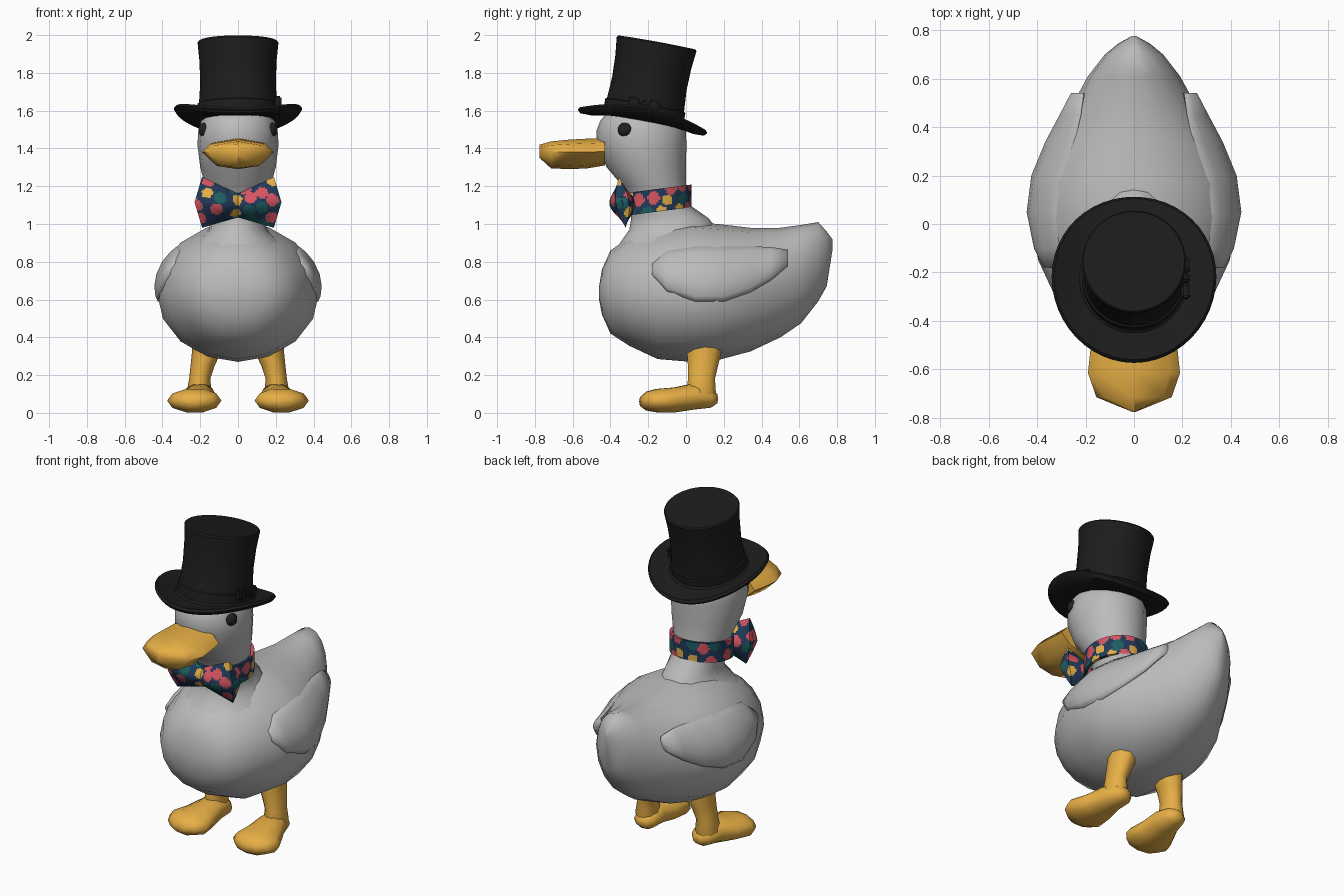
import bpy, bmesh, math, random
from mathutils import Vector, Matrix

if "Cube" in bpy.data.objects:
    bpy.data.objects.remove(bpy.data.objects["Cube"])

random.seed(4)


def material(name, rgb):
    m = bpy.data.materials.new(name)
    m.diffuse_color = (*rgb, 1)
    m.use_nodes = True
    m.node_tree.nodes["Principled BSDF"].inputs["Base Color"].default_value = m.diffuse_color
    return m


WHITE = material("feather grey white", (0.50, 0.50, 0.50))
ORANGE = material("bill orange", (0.80, 0.43, 0.06))
BLACK = material("hat black", (0.012, 0.012, 0.012))
EYE = material("eye charcoal", (0.015, 0.015, 0.015))
NAVY = material("navy cloth", (0.014, 0.042, 0.10))
TEAL = material("teal cloth", (0.012, 0.11, 0.12))
RED = material("coral red cloth", (0.68, 0.09, 0.12))
YELLOW = material("yellow cloth", (0.76, 0.42, 0.06))


def finish(name, bm, mats, angle):
    bmesh.ops.recalc_face_normals(bm, faces=bm.faces)
    me = bpy.data.meshes.new(name)
    bm.to_mesh(me)
    bm.free()
    ob = bpy.data.objects.new(name, me)
    bpy.context.collection.objects.link(ob)
    for m in mats:
        me.materials.append(m)
    bpy.ops.object.select_all(action='DESELECT')
    ob.select_set(True)
    bpy.context.view_layer.objects.active = ob
    bpy.ops.object.shade_smooth_by_angle(angle=math.radians(angle))
    return ob


def loft(name, rings, mats, caps=True, angle=60):
    """Skin a list of closed rings that share one point count."""
    bm = bmesh.new()
    vs = [[bm.verts.new(p) for p in r] for r in rings]
    n = len(rings[0])
    for a, b in zip(vs, vs[1:]):
        for i in range(n):
            j = (i + 1) % n
            bm.faces.new((a[i], a[j], b[j], b[i]))
    if caps:
        bm.faces.new(vs[0])
        bm.faces.new(vs[-1])
    return finish(name, bm, mats, angle)


def ellipse(c, u, v, n):
    c, u, v = Vector(c), Vector(u), Vector(v)
    return [c + u * math.cos(t) + v * math.sin(t)
            for t in (2 * math.pi * i / n for i in range(n))]


# body: cross-sections along y (y, bottom, top, half width)
body = [(-.46, .60, .67, .06), (-.445, .52, .76, .16), (-.40, .42, .86, .25),
        (-.30, .355, .93, .325), (-.15, .285, .98, .395), (.03, .27, 1.01, .43),
        (.17, .28, 1.0, .422), (.34, .325, .98, .35), (.50, .40, .98, .25),
        (.61, .475, .995, .19), (.70, .59, 1.01, .12), (.745, .67, .96, .065),
        (.775, .86, .92, .01)]
loft("body", [ellipse((0, y, (b + t) / 2), (w, 0, 0), (0, 0, (t - b) / 2), 16)
              for y, b, t, w in body], [WHITE])


def body_side(y, z):
    """Half width of the body at a point on its flank."""
    for p, q in zip(body, body[1:]):
        if p[0] <= y <= q[0]:
            f = (y - p[0]) / (q[0] - p[0])
            b, t, w = (p[i] + f * (q[i] - p[i]) for i in (1, 2, 3))
            return w * math.sqrt(max(0, 1 - ((2 * z - b - t) / (t - b)) ** 2))


# neck and head: sections going up (z, front, back, half width)
neck = [(.84, -.39, .20, .28), (.92, -.335, .18, .215), (.97, -.30, .165, .155),
        (1.03, -.29, .12, .14), (1.10, -.29, .02, .145), (1.20, -.335, 0, .172),
        (1.30, -.42, .0, .20), (1.42, -.47, .002, .215), (1.49, -.475, 0, .21),
        (1.545, -.455, -.035, .195), (1.60, -.41, -.12, .16)]
loft("neck_and_head", [ellipse((0, (f + b) / 2, z), (w, 0, 0), (0, (b - f) / 2, 0), 16)
                       for z, f, b, w in neck], [WHITE])

# bill: flattened lens sections, blunt at the tip (y, z edge, bottom, top, half width)
bill = [(-.43, 1.385, 1.31, 1.455, .17), (-.52, 1.38, 1.295, 1.452, .18),
        (-.615, 1.38, 1.29, 1.447, .19), (-.715, 1.38, 1.295, 1.437, .155),
        (-.775, 1.385, 1.35, 1.42, .008)]
rings = []
for y, e, b, t, w in bill:
    rings.append([(-w, y, e), (-.78 * w, y, e + .65 * (t - e)), (0, y, t),
                  (.78 * w, y, e + .65 * (t - e)), (w, y, e),
                  (.6 * w, y, e + .8 * (b - e)), (0, y, b),
                  (-.6 * w, y, e + .8 * (b - e))])
loft("bill", rings, [ORANGE], angle=70)

# paired parts: wings hugging the flanks, eyes, legs, feet
wing = [(-.18, .76, .03), (-.10, .75, .11), (.05, .735, .15), (.2, .735, .15),
        (.34, .76, .125), (.45, .79, .09), (.54, .82, .045)]
leg = [(.42, .15, .10, .095, .105), (.33, .165, .097, .078, .097),
       (.25, .187, .09, .064, .084), (.18, .203, .082, .056, .075),
       (.11, .205, .08, .066, .082), (.05, .203, .08, .055, .065)]
foot = [(-.045, .03, .05, .10), (-.01, .068, .025, .13), (.08, .085, .014, .16),
        (.18, .115, 0, .138), (.275, .145, 0, .13), (.33, .11, .01, .115),
        (.365, .045, .035, .085)]
turn = math.radians(8)
fwd = Vector((math.sin(turn), -math.cos(turn), 0))
across = Vector((math.cos(turn), math.sin(turn), 0))
heel = Vector((.193, .12, 0))
wing_rings = []
for y, zc, h in wing:
    ring = []
    for p in ellipse((0, y, zc), (.024, 0, 0), (0, 0, h), 14):
        p.x += body_side(y, p.z) - .006 + .03 * max(0, (y - .3) / .24)
        ring.append(p)
    wing_rings.append(ring)
for s, tag in ((1, "right"), (-1, "left")):
    flip = Matrix.Diagonal((s, 1, 1))
    mirrored = lambda rs: [[flip @ p for p in r] for r in rs]
    loft("wing_" + tag, mirrored(wing_rings), [WHITE], angle=80)
    loft("leg_" + tag, mirrored([ellipse((x, y, z), (rx, 0, 0), (0, ry, 0), 10)
                                 for z, x, y, rx, ry in leg]), [ORANGE])
    loft("foot_" + tag, mirrored([ellipse(heel + fwd * d + Vector((0, 0, (b + t) / 2)),
                                          across * w, (0, 0, (t - b) / 2), 10)
                                  for d, w, b, t in foot]), [ORANGE], angle=80)
    bm = bmesh.new()
    bmesh.ops.create_uvsphere(bm, u_segments=16, v_segments=10, radius=.042,
                              matrix=Matrix.Translation((s * .168, -.32, 1.497)))
    finish("eye_" + tag, bm, [EYE], 60)

# top hat: turned profile, brim lifted at the sides, tilted back
tilt = Matrix.Translation((0, -.23, 1.545)) @ Matrix.Rotation(-.18, 4, 'X')
hat = [(.18, 0), (.27, -.012), (.325, -.006), (.34, .012), (.33, .026), (.27, .018),
       (.225, .02), (.215, .03), (.215, .083), (.207, .088), (.2, .2),
       (.204, .32), (.214, .415), (.208, .424)]
rings = []
for r, z in hat:
    ring = []
    for p in ellipse((0, 0, z), (r, 0, 0), (0, r, 0), 48):
        out = max(0, (r - .2) / .14)
        p.z += out * (.055 * (p.x / r) ** 2 - .014 * (p.y / r) ** 2)
        p.y *= 1 + .025 * min(1, out)
        ring.append(tilt @ p)
    rings.append(ring)
loft("top_hat", rings, [BLACK], angle=35)

# small bow on the hat band
bm = bmesh.new()
for y, w, h in ((-.055, .06, .06), (0, .03, .045), (.055, .06, .06)):
    bmesh.ops.create_cube(bm, size=1, matrix=tilt @ Matrix.Translation((.214, y - .01, .09))
                          @ Matrix.Diagonal((.035, w, h, 1)))
bmesh.ops.bevel(bm, geom=bm.edges[:], offset=.008, segments=2, affect='EDGES')
finish("hat_band_bow", bm, [BLACK], 40)


def print_spots(ob):
    """Scatter round coloured spots over the faces of a cloth part."""
    faces = list(ob.data.polygons)
    random.shuffle(faces)
    seeds = []
    for f in faces:
        if all((f.center - c).length > .064 for c, _, _ in seeds):
            k = (2, 1, 3, 2, 1)[len(seeds) % 5]
            seeds.append((f.center.copy(), k, (0, .034, .034, .029)[k]))
    for f in faces:
        c, k, r = min(seeds, key=lambda q: (q[0] - f.center).length)
        f.material_index = k if (c - f.center).length < r else 0


CLOTH = [NAVY, TEAL, RED, YELLOW]

# collar band round the neck, higher at the back
rings = []
for scale, h in [(.9, 0)] + [(1, i / 12) for i in range(13)] + [(.9, 1)]:
    ring = ellipse((0, -.155, 0), (.18 * scale, 0, 0), (0, .183 * scale, 0), 108)
    for p in ring:
        p.z = 1.065 + .12 * h + .13 * (p.y + .155)
    rings.append(ring)
print_spots(loft("collar_band", rings, CLOTH, caps=False, angle=40))

# bow tie: pinched in the middle, flared and pointed at both ends, ends closed in steps
steps = [(-1 + 2 * i / 48, 1) for i in range(49)]
steps = [(-1, .05), (-1, .35), (-1, .7)] + steps + [(1, .7), (1, .35), (1, .05)]
rings = []
for s, fill in steps:
    a = abs(s)
    top, bottom = 1.16 + .09 * a, 1.035 - .055 * a
    ring = []
    for k in range(48):
        q = 2 * math.pi * k / 48
        t = 2 / math.pi * math.asin(max(-1, min(1, math.sin(q))))
        z = (top + bottom) / 2 + t * (top - bottom) / 2
        thick = fill * (.035 + .035 * math.sin(math.pi * a ** .8)) * math.cos(q)
        ring.append((s * (.19 + .04 * (1 - abs(t))), -.335 - .13 * (z - 1.1) - thick, z))
    rings.append(ring)
print_spots(loft("bow_tie", rings, CLOTH, angle=45))
